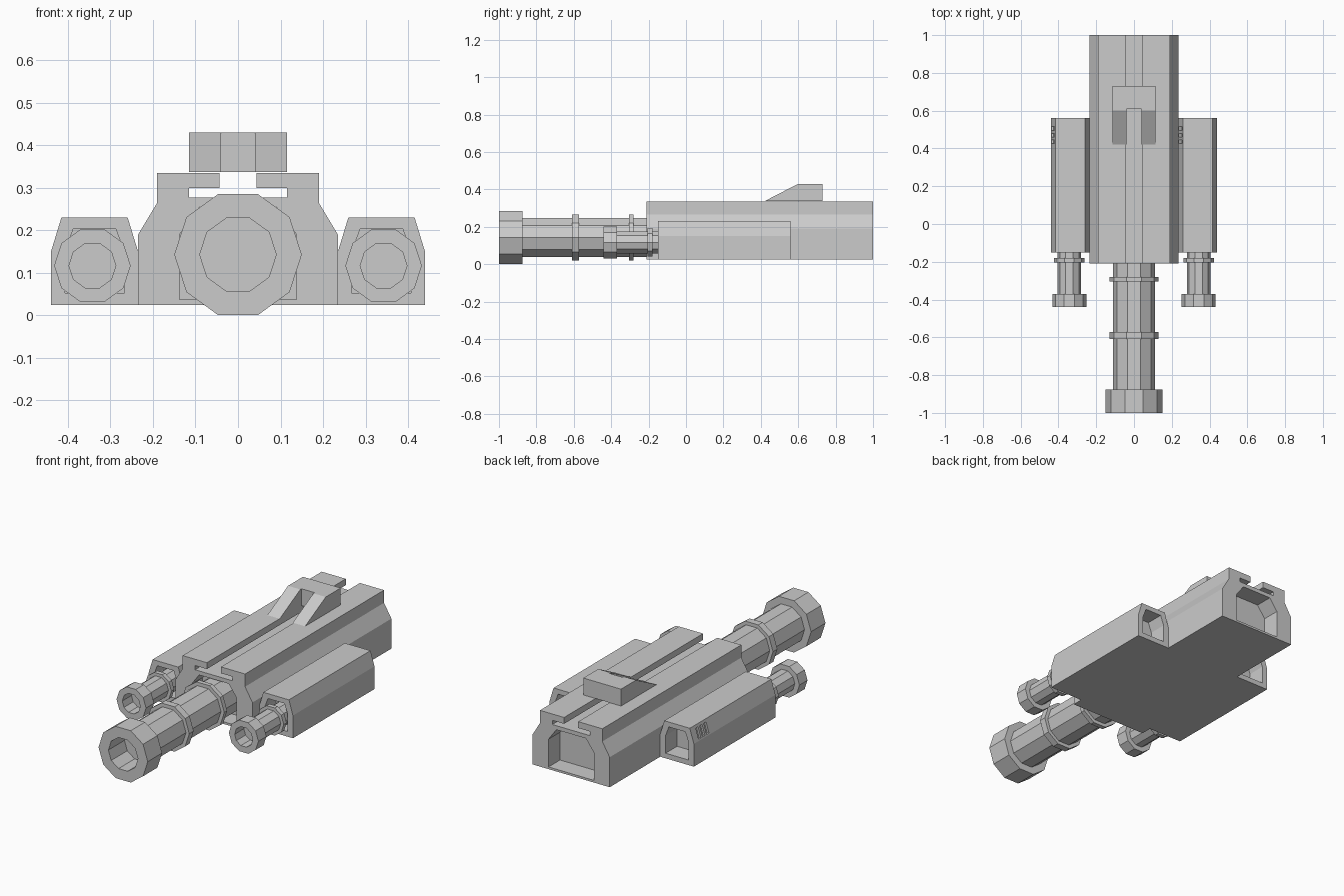
import bpy, bmesh
from math import pi
from mathutils import Vector

if "Cube" in bpy.data.objects:
    bpy.data.objects.remove(bpy.data.objects["Cube"])


def finish(name, bm):
    bmesh.ops.remove_doubles(bm, verts=bm.verts, dist=1e-5)
    bmesh.ops.recalc_face_normals(bm, faces=bm.faces)
    mesh = bpy.data.meshes.new(name)
    bm.to_mesh(mesh)
    bm.free()
    ob = bpy.data.objects.new(name, mesh)
    bpy.context.collection.objects.link(ob)
    return ob


def extrude(name, points, step):
    bm = bmesh.new()
    face = bm.faces.new([bm.verts.new(p) for p in points])
    new = bmesh.ops.extrude_face_region(bm, geom=[face], use_keep_orig=True)["geom"]
    bmesh.ops.translate(bm, vec=step, verts=[v for v in new if isinstance(v, bmesh.types.BMVert)])
    return finish(name, bm)


def prism_y(name, profile, y0, y1, cx=0):
    return extrude(name, [(x + cx, y0, z) for x, z in profile], (0, y1 - y0, 0))


def prism_x(name, profile, x0, x1):
    return extrude(name, [(x0, y, z) for y, z in profile], (x1 - x0, 0, 0))


def mirrored(half):
    return half + [(-x, z) for x, z in reversed(half)]


def cut(ob, cutter):
    mod = ob.modifiers.new("cut", 'BOOLEAN')
    mod.operation, mod.solver, mod.object = 'DIFFERENCE', 'EXACT', cutter
    mesh = bpy.data.meshes.new_from_object(ob.evaluated_get(bpy.context.evaluated_depsgraph_get()))
    ob.modifiers.clear()
    ob.data = mesh
    bpy.data.objects.remove(cutter)


def lathe(name, profile, cx, cz):
    # ten-sided turned part, profile is (radius, y)
    bm = bmesh.new()
    vs = [bm.verts.new((cx + r, y, cz)) for r, y in profile]
    es = [bm.edges.new(p) for p in zip(vs, vs[1:])]
    bmesh.ops.spin(bm, geom=vs + es, cent=Vector((cx, 0, cz)), axis=(0, 1, 0),
                   angle=2 * pi, steps=10, use_merge=False)
    return finish(name, bm)


# main housing with T-shaped rail slot along the top
body = prism_y("main_housing", mirrored([
    (0.235, 0.025), (0.235, 0.19), (0.19, 0.265), (0.19, 0.335), (0.043, 0.335),
    (0.043, 0.30), (0.115, 0.30), (0.115, 0.277)]), -0.21, 1.0)
recess = mirrored([(0.138, 0.037), (0.138, 0.19), (0.09, 0.255)])
for y0, y1 in ((-0.3, -0.11), (0.9, 1.1)):
    cut(body, prism_y("recess_cutter", recess, y0, y1))

# notched wedge sight
sight = prism_x("rear_sight", [(0.42, 0.337), (0.60, 0.43), (0.73, 0.43), (0.73, 0.337)], -0.115, 0.115)
cut(sight, prism_x("notch_cutter", [(0.3, 0.3), (0.3, 0.5), (0.61, 0.5), (0.61, 0.3)], -0.04, 0.04))

# main barrel with muzzle, bore and two bands
lathe("main_barrel", [
    (0, -0.86), (0.09, -0.86), (0.09, -1.0), (0.15, -1.0), (0.15, -0.875), (0.11, -0.875),
    (0.11, -0.61), (0.13, -0.61), (0.13, -0.572), (0.11, -0.572),
    (0.11, -0.305), (0.13, -0.305), (0.13, -0.28), (0.11, -0.28), (0.11, -0.11), (0, -0.11)], 0, 0.143)

# side pods with recessed ends, vents and small barrels
pod_half = [(0.1025, 0.025), (0.1025, 0.15), (0.078, 0.23)]
pod_recess = mirrored([(0.07, 0.053), (0.07, 0.15), (0.05, 0.203)])
vent = [(-0.12, 0.158), (-0.088, 0.158), (-0.071, 0.215), (-0.103, 0.215)]
for side, cx in (("left", -0.3375), ("right", 0.3375)):
    pod = prism_y(side + "_pod", mirrored(pod_half), -0.15, 0.56, cx)
    for y0, y1 in ((-0.3, -0.05), (0.46, 0.7)):
        cut(pod, prism_y("recess_cutter", pod_recess, y0, y1, cx))
    for y in (0.425, 0.46, 0.495):
        cut(pod, prism_y("vent_cutter", vent, y, y + 0.02, cx))
    lathe(side + "_barrel", [
        (0, -0.36), (0.055, -0.36), (0.055, -0.44), (0.09, -0.44), (0.09, -0.37), (0.062, -0.37),
        (0.062, -0.205), (0.08, -0.205), (0.08, -0.18), (0.062, -0.18),
        (0.062, -0.05), (0, -0.05)], cx + (0.005 if cx > 0 else -0.005), 0.117)
